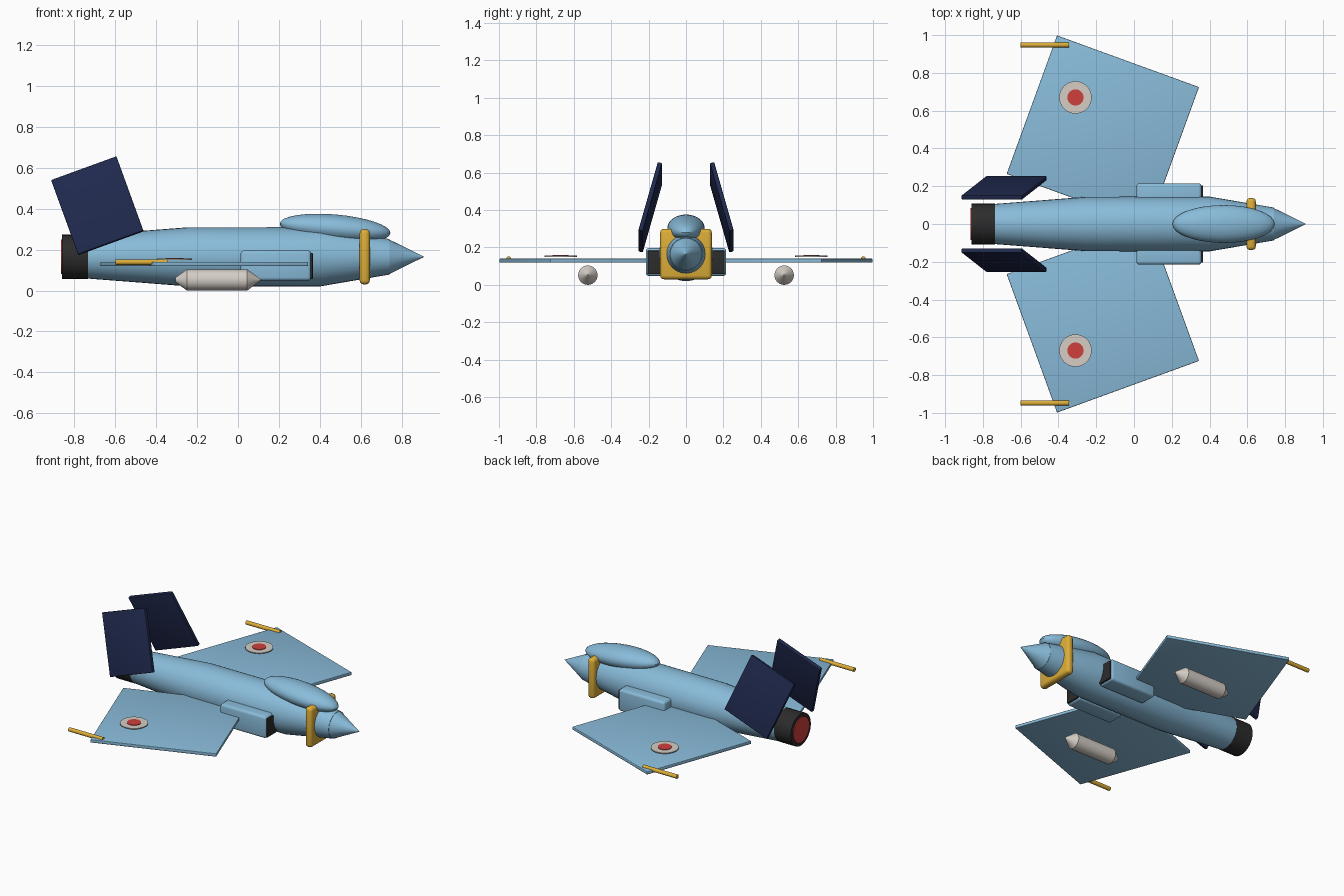
import bpy, bmesh, math
from mathutils import Matrix, Euler

if "Cube" in bpy.data.objects:
    bpy.data.objects.remove(bpy.data.objects["Cube"])


def material(name, rgb):
    m = bpy.data.materials.new(name)
    m.diffuse_color = (*rgb, 1)
    m.use_nodes = True
    m.node_tree.nodes["Principled BSDF"].inputs["Base Color"].default_value = m.diffuse_color
    return m


BLUE = material("light_blue", (0.25, 0.50, 0.70))
NAVY = material("navy", (0.014, 0.022, 0.075))
GOLD = material("gold", (0.72, 0.42, 0.04))
DARK = material("charcoal", (0.025, 0.025, 0.025))
WHITE = material("off_white", (0.66, 0.61, 0.56))
RED = material("red", (0.62, 0.05, 0.045))


def finish(name, bm, mat, smooth=True):
    bmesh.ops.recalc_face_normals(bm, faces=bm.faces)
    me = bpy.data.meshes.new(name)
    bm.to_mesh(me)
    bm.free()
    me.materials.append(mat)
    ob = bpy.data.objects.new(name, me)
    bpy.context.collection.objects.link(ob)
    if smooth:
        bpy.ops.object.select_all(action='DESELECT')
        ob.select_set(True)
        bpy.context.view_layer.objects.active = ob
        bpy.ops.object.shade_smooth_by_angle(angle=math.radians(35))
    return ob


def lathe(name, profile, y, z, mat, sides=32):
    """Revolve (x, radius) points round an axis parallel to x."""
    bm = bmesh.new()
    rings = []
    for x, r in profile:
        rings.append([bm.verts.new((x, y + r * math.cos(2 * math.pi * i / sides),
                                    z + r * math.sin(2 * math.pi * i / sides)))
                      for i in range(sides)])
    for a, b in zip(rings, rings[1:]):
        for i in range(sides):
            j = (i + 1) % sides
            bm.faces.new((a[i], a[j], b[j], b[i]))
    bm.faces.new(rings[0])
    bm.faces.new(rings[-1])
    bmesh.ops.remove_doubles(bm, verts=bm.verts, dist=1e-5)
    return finish(name, bm, mat)


def box(name, centre, size, mat, rot=(0, 0, 0), bevel=0.0):
    bm = bmesh.new()
    bmesh.ops.create_cube(bm, size=1, matrix=Matrix.Diagonal((*size, 1)))
    if bevel:
        bmesh.ops.bevel(bm, geom=bm.edges[:], offset=bevel, segments=3,
                        profile=0.5, affect='EDGES')
    turn = Euler([math.radians(a) for a in rot]).to_matrix().to_4x4()
    bm.transform(Matrix.Translation(centre) @ turn)
    return finish(name, bm, mat)


def disc(name, centre, radius, thick, mat):
    bm = bmesh.new()
    bmesh.ops.create_cone(bm, cap_ends=True, segments=32, radius1=radius,
                          radius2=radius, depth=thick,
                          matrix=Matrix.Translation(centre))
    return finish(name, bm, mat)


AXIS = 0.165

# Body, nose cone and engine nozzle
lathe("fuselage", [(-0.74, 0.106), (-0.25, 0.144), (0.40, 0.145), (0.74, 0.087)],
      0, AXIS, BLUE)
lathe("nose_cone", [(0.735, 0.087), (0.91, 0.0005)], 0, AXIS, BLUE)
lathe("nozzle", [(-0.86, 0.108), (-0.735, 0.108)], 0, AXIS, DARK)
lathe("exhaust_glow", [(-0.866, 0.085), (-0.858, 0.085)], 0, AXIS, RED)

# Canopy: stretched sphere tipped slightly nose-down
bm = bmesh.new()
bmesh.ops.create_uvsphere(bm, u_segments=32, v_segments=16, radius=1)
bm.transform(Matrix.Translation((0.475, 0, 0.304)) @ Matrix.Rotation(math.radians(5), 4, 'Y')
             @ Matrix.Diagonal((0.272, 0.1, 0.068, 1)))
finish("canopy", bm, BLUE)

# Gold collar round the nose
box("nose_collar", (0.62, 0, 0.165), (0.05, 0.276, 0.27), GOLD, bevel=0.02)

for s, side in ((-1, "right"), (1, "left")):
    # Swept square wing with roundel
    box("wing_" + side, (-0.165, s * 0.495, 0.13), (0.80, 0.78, 0.021), BLUE,
        rot=(0, 0, -20 * s), bevel=0.004)
    disc("roundel_" + side, (-0.31, s * 0.67, 0.153), 0.086, 0.006, WHITE)
    disc("roundel_centre_" + side, (-0.31, s * 0.67, 0.157), 0.043, 0.005, RED)
    # Wingtip rod
    lathe("wingtip_rod_" + side, [(-0.60, 0.0135), (-0.345, 0.0135)],
          s * 0.948, 0.139, GOLD, 16)
    # Tank under the wing
    lathe("tank_" + side, [(-0.305, 0.012), (-0.25, 0.052), (0.045, 0.052), (0.11, 0.004)],
          s * 0.525, 0.052, WHITE, 24)
    # Air intake with dark mouth
    box("intake_" + side, (0.185, s * 0.155, 0.122), (0.345, 0.12, 0.148), BLUE, bevel=0.016)
    box("intake_mouth_" + side, (0.345, s * 0.155, 0.12), (0.042, 0.10, 0.126), DARK,
        bevel=0.004)
    # Inward-leaning tail fin
    box("tail_fin_" + side, (-0.688, s * 0.191, 0.415), (0.34, 0.024, 0.40), NAVY,
        rot=(15 * s, -20, 0), bevel=0.004)
